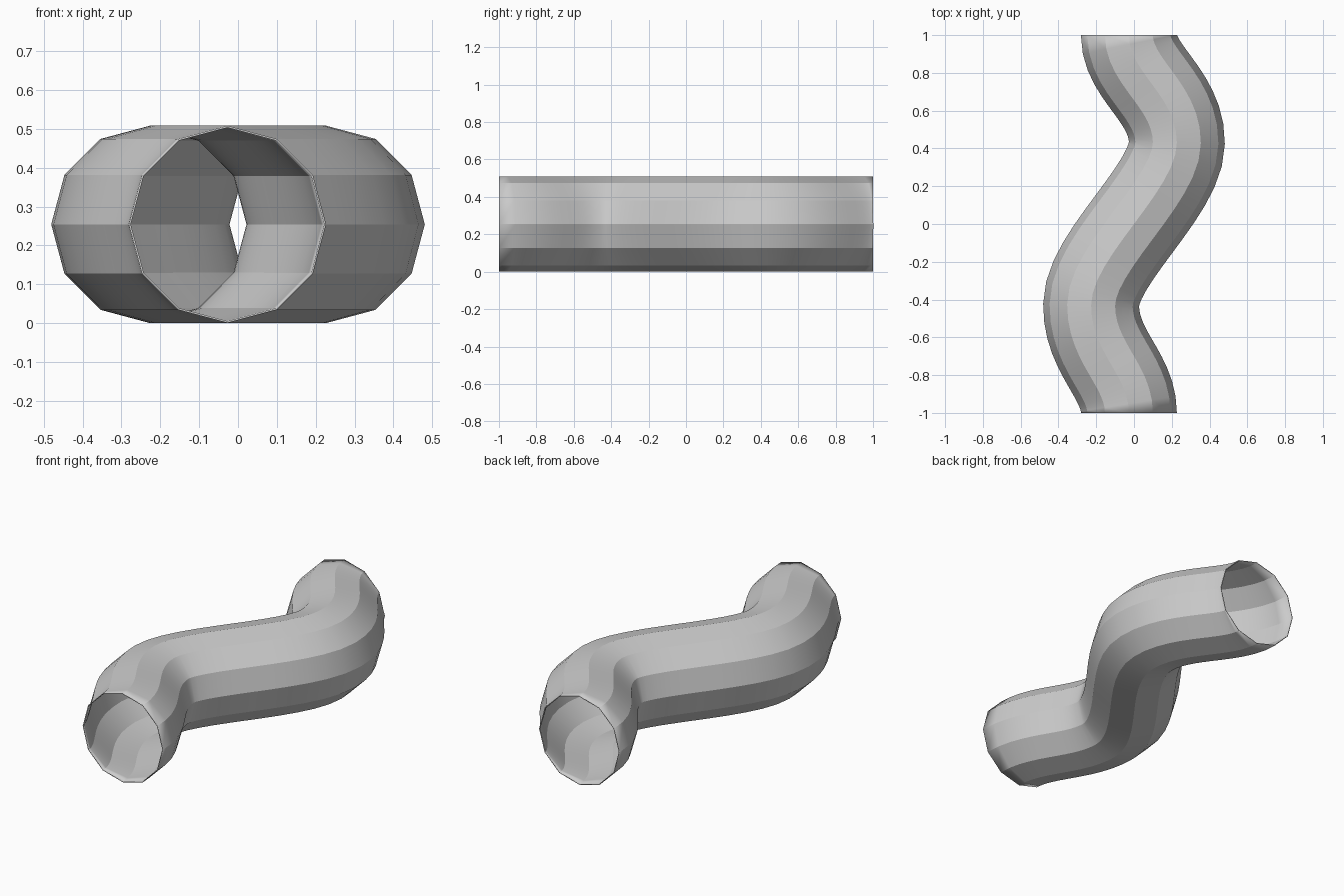
import bpy
import math

if "Cube" in bpy.data.objects:
    bpy.data.objects.remove(bpy.data.objects["Cube"])

R = 0.254

# Centreline: knot x, knot y, handle length before, handle length after
knots = [(-0.027, -1.0, 0.2, 0.2), (-0.227, -0.43, 0.25, 0.25),
         (0.227, 0.43, 0.25, 0.25), (-0.027, 1.0, 0.2, 0.2)]
curve = bpy.data.curves.new("bent_pipe_path", 'CURVE')
curve.dimensions = '3D'
curve.twist_mode = 'Z_UP'
curve.resolution_u = 12
curve.bevel_depth = R
curve.bevel_resolution = 4
spline = curve.splines.new('BEZIER')
spline.bezier_points.add(len(knots) - 1)
for p, (x, y, a, b) in zip(spline.bezier_points, knots):
    p.handle_left_type = p.handle_right_type = 'FREE'
    p.co = (x, y, R)
    p.handle_left = (x, y - a, R)
    p.handle_right = (x, y + b, R)

# Open twelve-sided pipe with a thin wall
pipe = bpy.data.objects.new("bent_pipe", curve)
bpy.context.collection.objects.link(pipe)
bpy.context.view_layer.objects.active = pipe
pipe.select_set(True)
bpy.ops.object.convert(target='MESH')
pipe = bpy.context.object
wall = pipe.modifiers.new("wall", 'SOLIDIFY')
wall.thickness = 0.005
wall.offset = -1

# Crisp lengthwise facets, smooth along the bends
bpy.ops.object.shade_smooth_by_angle(angle=math.radians(25))
